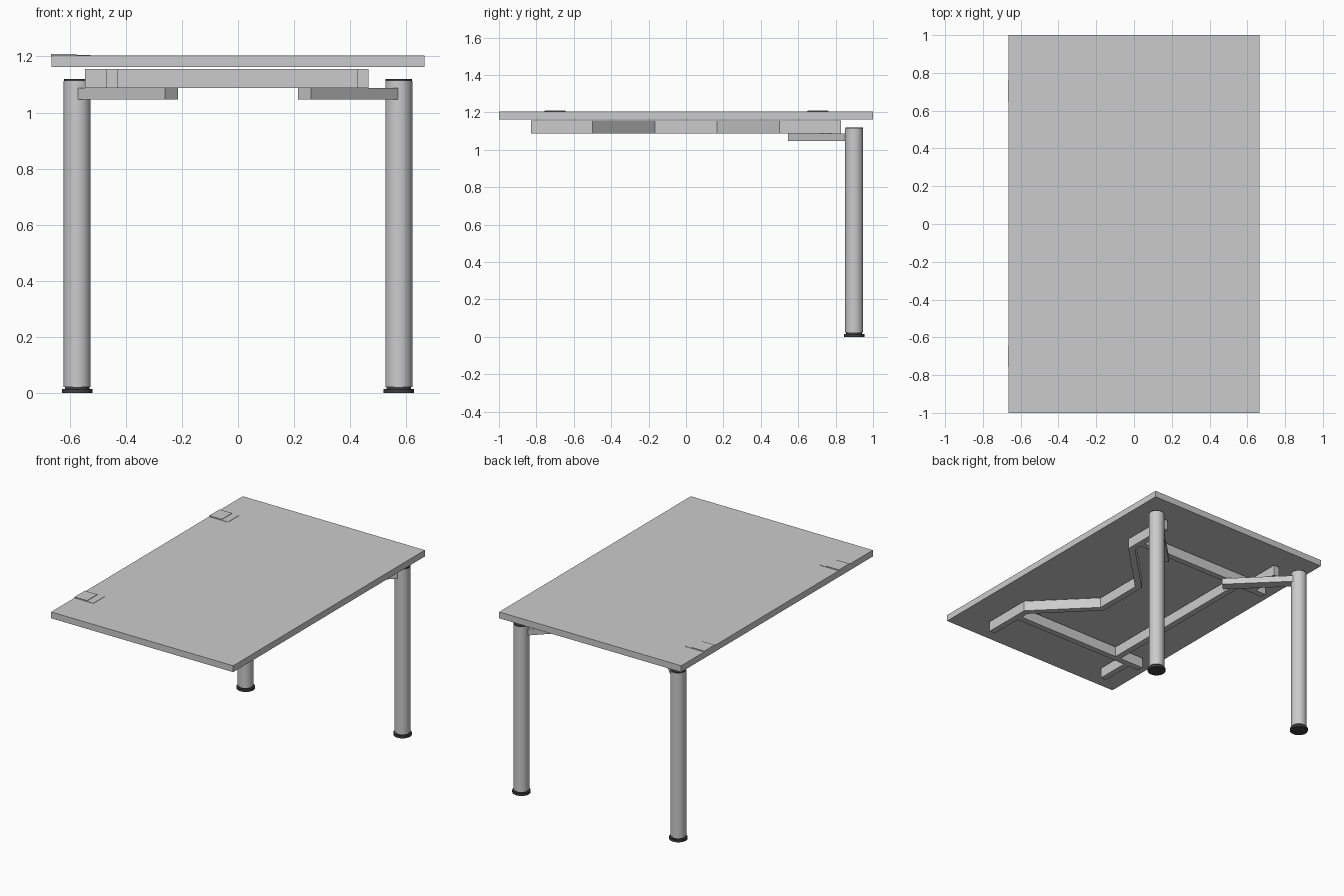
import bpy, bmesh, math
from mathutils import Vector

if "Cube" in bpy.data.objects:
    bpy.data.objects.remove(bpy.data.objects["Cube"])

dark = bpy.data.materials.new("dark_plastic")
dark.diffuse_color = (0.05, 0.05, 0.05, 1)
dark.use_nodes = True
dark.node_tree.nodes["Principled BSDF"].inputs["Base Color"].default_value = dark.diffuse_color


def make(name, bm, mat=None, smooth=False):
    bmesh.ops.recalc_face_normals(bm, faces=bm.faces)
    me = bpy.data.meshes.new(name)
    bm.to_mesh(me)
    bm.free()
    ob = bpy.data.objects.new(name, me)
    bpy.context.collection.objects.link(ob)
    if mat:
        me.materials.append(mat)
    if smooth:
        bpy.ops.object.select_all(action='DESELECT')
        ob.select_set(True)
        bpy.context.view_layer.objects.active = ob
        bpy.ops.object.shade_smooth_by_angle(angle=math.radians(35))
    return ob


def prism(name, pts, z0, z1):
    """Extrude a flat xy outline from z0 to z1."""
    bm = bmesh.new()
    face = bm.faces.new([bm.verts.new((x, y, z0)) for x, y in pts])
    top = bmesh.ops.extrude_face_region(bm, geom=[face])["geom"]
    bmesh.ops.translate(bm, vec=(0, 0, z1 - z0),
                        verts=[v for v in top if isinstance(v, bmesh.types.BMVert)])
    return make(name, bm)


def box(name, x0, x1, y0, y1, z0, z1):
    x0, x1 = sorted((x0, x1))
    y0, y1 = sorted((y0, y1))
    return prism(name, [(x0, y0), (x1, y0), (x1, y1), (x0, y1)], z0, z1)


def bar(name, a, b, width, z0, z1):
    """Straight bar with square ends between two xy points."""
    a, b = Vector(a), Vector(b)
    d = (b - a).normalized()
    n = Vector((-d.y, d.x)) * width / 2
    return prism(name, [tuple(p) for p in (a - n, b - n, b + n, a + n)], z0, z1)


def cyl(name, x, y, r, z0, z1, mat=None):
    bm = bmesh.new()
    bmesh.ops.create_cone(bm, cap_ends=True, segments=40, radius1=r, radius2=r, depth=z1 - z0)
    bmesh.ops.translate(bm, vec=(x, y, (z0 + z1) / 2), verts=bm.verts)
    return make(name, bm, mat, True)


# Table top
box("table_top", -0.665, 0.665, -1, 1, 1.162, 1.204)

# Two legs with feet, caps and diagonal braces
for side, s in (("left", -1), ("right", 1)):
    x, y = s * 0.573, 0.899
    cyl(side + "_leg", x, y, 0.048, 0.023, 1.113)
    cyl(side + "_leg_cap", x, y, 0.0465, 1.113, 1.119, dark)
    cyl(side + "_foot_neck", x, y, 0.043, 0.014, 0.023, dark)
    cyl(side + "_foot", x, y, 0.055, 0, 0.015, dark)
    bar(side + "_brace", (s * 0.237, 0.567), (s * 0.56, 0.887), 0.064, 1.047, 1.088)

# Bent rail: runs along the right edge, steps inward in the middle
Z0, Z1 = 1.088, 1.156
outer = [(0.465, -0.83), (0.465, -0.5), (0.13, -0.165), (0.13, 0.165), (0.465, 0.5), (0.465, 0.83)]
inner = [(0.425, -0.83), (0.425, -0.517), (0.09, -0.182), (0.09, 0.182), (0.425, 0.517), (0.425, 0.83)]
prism("bent_rail", outer + inner[::-1], Z0, Z1)

# Straight rail, crossbars and short end stubs
box("straight_rail", -0.37, -0.33, -0.57, 0.57, Z0, Z1)
for end, s in (("front", -1), ("back", 1)):
    box(end + "_crossbar", -0.545, 0.425, s * 0.57, s * 0.61, Z0, Z1)
    box(end + "_rail_stub", -0.47, -0.43, s * 0.61, s * 0.83, Z0, Z1)

# Cable flaps on the left edge: thin rim plate with a raised lid
for end, yc in (("front", -0.7), ("back", 0.705)):
    box(end + "_flap_plate", -0.666, -0.526, yc - 0.058, yc + 0.058, 1.2, 1.206)
    box(end + "_flap_lid", -0.666, -0.575, yc - 0.054, yc + 0.054, 1.204, 1.209)
